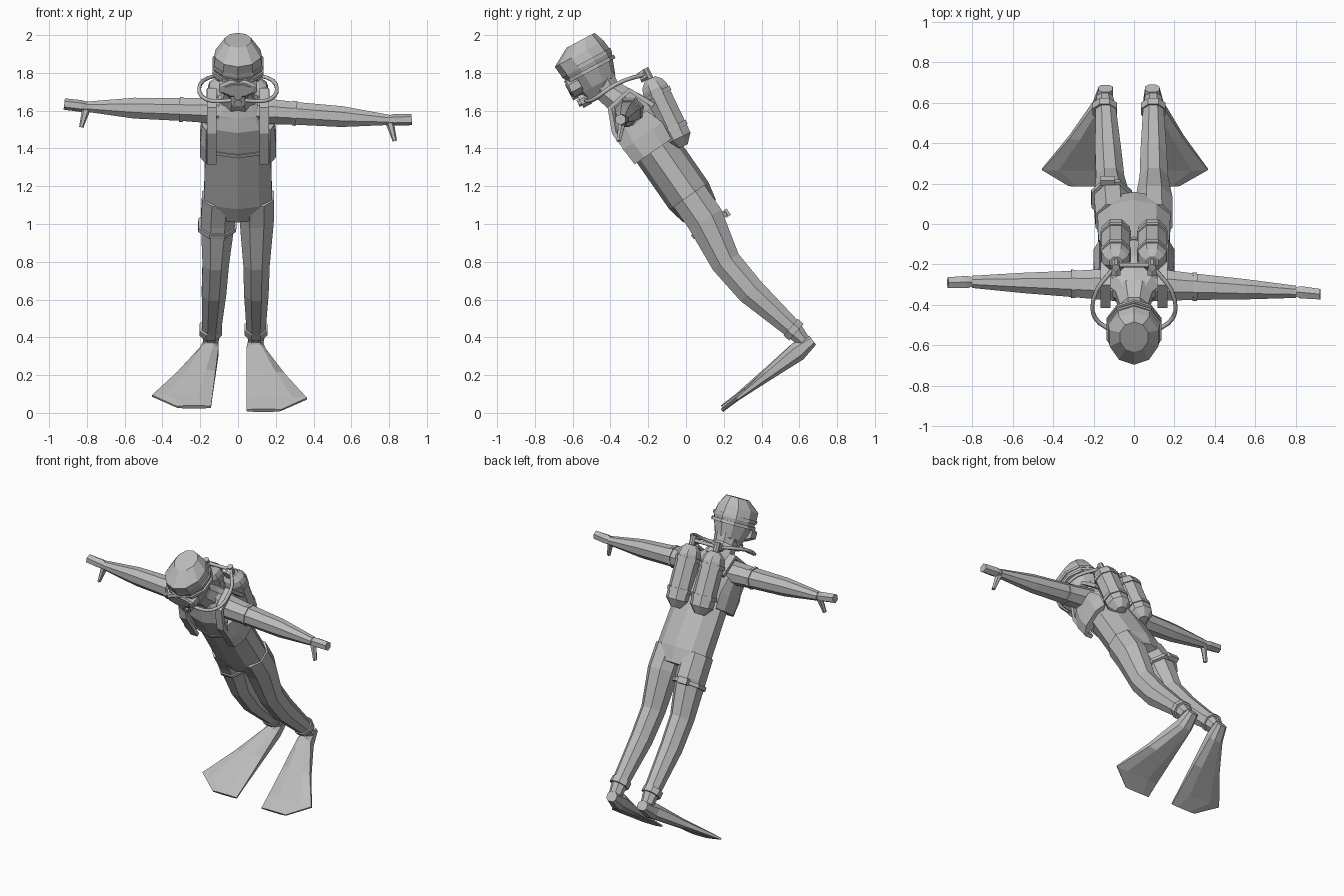
import bpy, bmesh, math
from mathutils import Vector

default_cube = bpy.data.objects.get("Cube")
if default_cube:
    bpy.data.objects.remove(default_cube, do_unlink=True)

# One flat colour for the whole figure
shade = (.5, .5, .5, 1)
grey = bpy.data.materials.new("plain_grey")
grey.use_nodes = True
grey.diffuse_color = shade
grey.node_tree.nodes["Principled BSDF"].inputs["Base Color"].default_value = shade

# Leaning frames of the body, the head and the air tanks
ACROSS, FORE = Vector((1, 0, 0)), Vector((0, 1, 0))
DOWN, OUT = Vector((0, .57, -.82)), Vector((0, .82, .57))
CHEST = Vector((0, -.27, 1.56))
HEAD, BACK, UP = Vector((0, -.5, 1.8)), Vector((0, .88, .47)), Vector((0, -.47, .88))
TANK_TOP, TANK_AXIS = Vector((0, -.19, 1.77)), Vector((0, .43, -.9))


def spine(down, out=0, x=0):
    return CHEST + DOWN * down + OUT * out + ACROSS * x


def head_point(back, up):
    return HEAD + BACK * back + UP * up


def finish(name, data):
    """Give the part its colour and place it in the scene."""
    data.materials.append(grey)
    bpy.context.collection.objects.link(bpy.data.objects.new(name, data))


def skin(name, rings):
    """Join matching rings of points into a closed, flat-shaded mesh."""
    bm = bmesh.new()
    loops = [[bm.verts.new(point) for point in ring] for ring in rings]
    for ring, following in zip(loops, loops[1:]):
        for i in range(len(ring)):
            bm.faces.new((ring[i - 1], ring[i], following[i], following[i - 1]))
    bm.faces.new(loops[0])
    bm.faces.new(loops[-1])
    bmesh.ops.recalc_face_normals(bm, faces=bm.faces)
    mesh = bpy.data.meshes.new(name)
    bm.to_mesh(mesh)
    bm.free()
    finish(name, mesh)


def loft(name, rows, side=ACROSS, sides=8, axis=None):
    """Each row is a centre, a radius along side and a radius across it."""
    centres = [row[0] for row in rows]
    grow = 1 / math.cos(math.pi / sides)
    angles = [(i + .5) * math.tau / sides for i in range(sides)]
    rings = []
    for k, (centre, wide, deep) in enumerate(rows):
        tangent = axis or centres[min(k + 1, len(rows) - 1)] - centres[max(k - 1, 0)]
        across = tangent.cross(side).normalized()
        rings.append([centre + (side * wide * math.cos(a) + across * deep * math.sin(a)) * grow
                      for a in angles])
    skin(name, rings)


def band(name, centre, axis, wide, deep, width, side=ACROSS, sides=8):
    half = axis.normalized() * width / 2
    loft(name, [(centre - half, wide, deep), (centre + half, wide, deep)], side, sides, axis)


def hose(name, points):
    curve = bpy.data.curves.new(name, "CURVE")
    curve.dimensions = "3D"
    curve.bevel_depth, curve.bevel_resolution, curve.resolution_u = .011, 1, 4
    spline = curve.splines.new("BEZIER")
    spline.bezier_points.add(len(points) - 1)
    for knot, point in zip(spline.bezier_points, points):
        knot.co = point
        knot.handle_left_type = knot.handle_right_type = "AUTO"
    finish(name, curve)


# Torso and the vest shell around the chest
torso_rows = [(-.15, .08, .06), (-.07, .16, .1), (0, .17, .12), (.5, .18, .12), (.6, .16, .1)]
loft("torso", [(spine(down), wide, deep) for down, wide, deep in torso_rows], sides=10)
vest_rows = [(-.07, .15, .1), (0, .18, .13), (.15, .18, .13)]
loft("vest", [(spine(down), wide, deep) for down, wide, deep in vest_rows], sides=10)
band("chest_strap", spine(.15), DOWN, .185, .135, .02, sides=10)

# Neck, head and mask straps
loft("neck", [(spine(-.1), .1, .08), (head_point(.03, -.12), .07, .07), (head_point(.03, 0), .08, .08)])
head_rows = [(-.14, -.03, .04, .05), (-.07, 0, .09, .1), (.05, 0, .13, .14),
             (.12, -.01, .12, .14), (.18, .03, .07, .08)]
loft("head", [(head_point(back, up), wide, deep) for up, back, wide, deep in head_rows],
     sides=10, axis=UP)
for name, up in (("lower_mask_strap", .02), ("upper_mask_strap", .06)):
    band(name, head_point(0, up), UP, .136, .142, .02, sides=10)

# Diving mask and mouthpiece
loft("mask_frame", [(head_point(-.08, -.02), .1, .05), (head_point(-.14, -.02), .1, .05),
                    (head_point(-.15, -.02), .08, .04)], axis=BACK)
band("mask_lens", head_point(-.15, -.02), BACK, .07, .03, .009)
band("nose_pocket", head_point(-.13, -.06), BACK, .02, .02, .05, sides=6)
mouth = head_point(-.1, -.11)
band("mouthpiece", mouth, BACK, .036, .034, .05)
band("mouthpiece_cap", mouth - BACK * .03, BACK, .02, .02, .02)

# Spread arms, each one running straight out from its shoulder
arm_rows = [(0, .08, .07), (.2, .065, .06), (.45, .05, .055), (.7, .03, .027)]
hand_rows = [(0, .024, .022), (.03, .03, .027), (.12, .026, .026)]
for label, reach in (("right", Vector((-1, .02, .03))), ("left", Vector((1, -.05, -.07)))):
    shoulder = Vector((reach.x / 10, -.3, 1.6))
    loft(label + "_arm", [(shoulder + reach * t, wide, deep) for t, wide, deep in arm_rows], FORE)
    band(label + "_sleeve_cuff", shoulder + reach * .2, reach, .07, .066, .02, FORE)
    wrist = shoulder + reach * .7
    loft(label + "_hand", [(wrist + reach * t + UP * t / 10, wide, deep) for t, wide, deep in hand_rows],
         FORE, 6)
    tip = wrist + reach * .03 - Vector((0, .02, .11))
    loft(label + "_thumb", [(wrist, .02, .022), (wrist.lerp(tip, .5), .015, .015), (tip, .012, .01)],
         FORE, 6)

# Legs and swim fins: side sign, ankle position, outward splay and pitch of the fin
leg_rows = [(.5, 0, .09, .1), (.65, 0, .09, .1), (.9, -.04, .07, .08),
            (1.1, -.02, .065, .075), (1.4, .05, .05, .05), (1.48, .06, .04, .035)]
fin_rows = [(0, -.04, .03, .03), (.1, -.05, .05, .05), (.3, -.05, .15, .03),
            (.5, -.05, .27, .012), (.6, -.05, .13, .01)]
for label, sign, ankle, splay, pitch in (("right", -1, .145, .08, .59), ("left", 1, .095, 0, .62)):
    loft(label + "_leg", [(spine(down, out, sign * (.1 + (ankle - .1) * min(1, down - .5))), wide, deep)
                          for down, out, wide, deep in leg_rows])
    band(label + "_ankle_cuff", spine(1.4, .05, sign * ankle), DOWN + OUT / 4, .06, .058, .04)
    heel = Vector((sign * ankle, .67, .385))
    slope = Vector((sign * splay, -.8, -pitch))
    lift = Vector((0, -pitch, .8))
    rings = []
    for along, inner, outer, thick in fin_rows:
        start = heel + slope * along + ACROSS * sign * inner
        end = heel + slope * along + ACROSS * sign * outer
        near, far, rise = start.lerp(end, .25), start.lerp(end, .75), lift * thick
        rings.append([start - rise / 2, start + rise / 2, near + rise, far + rise,
                      end + rise / 2, end - rise / 2, far - rise, near - rise])
    skin(label + "_fin", rings)
band("thigh_strap", spine(.69, 0, -.11), DOWN - ACROSS / 10, .1, .11, .025)
band("thigh_buckle", spine(.69, .11, -.13), DOWN, .035, .015, .04, sides=4)

# Twin air tanks with bands, valves, hoses and harness
tank_rows = [(0, .03), (.03, .06), (.06, .07), (.35, .07), (.4, .03)]
for label, sign in (("right", -1), ("left", 1)):
    top = TANK_TOP + ACROSS * sign * .09
    valve = top - TANK_AXIS * .03
    loft(label + "_tank", [(top + TANK_AXIS * t, r, r) for t, r in tank_rows], axis=TANK_AXIS)
    for name, along in (("_upper_tank_band", .09), ("_lower_tank_band", .29)):
        band(label + name, top + TANK_AXIS * along, TANK_AXIS, .076, .076, .025)
    band(label + "_valve", valve, TANK_AXIS, .018, .018, .06)
    band(label + "_valve_knob", valve - BACK * .03, BACK, .024, .024, .04, sides=6)
    hose(label + "_valve_bridge", [valve, TANK_TOP - TANK_AXIS * .03])
    hose(label + "_breathing_hose", [mouth, Vector((sign * .17, -.49, 1.66)),
                                     Vector((sign * .2, -.37, 1.74)), valve])
    strap = [(0, .12), (-.14, .06), (-.12, -.08), (0, -.135), (.2, -.13)]
    loft(label + "_shoulder_strap", [(spine(down, out, sign * .14), .025, .012) for down, out in strap],
         sides=4)
    pad = [(0, .02, .08), (.1, .03, .11), (.2, .03, .1)]
    loft(label + "_side_pad", [(spine(down, -.02, sign * .17), wide, deep) for down, wide, deep in pad],
         sides=6)
